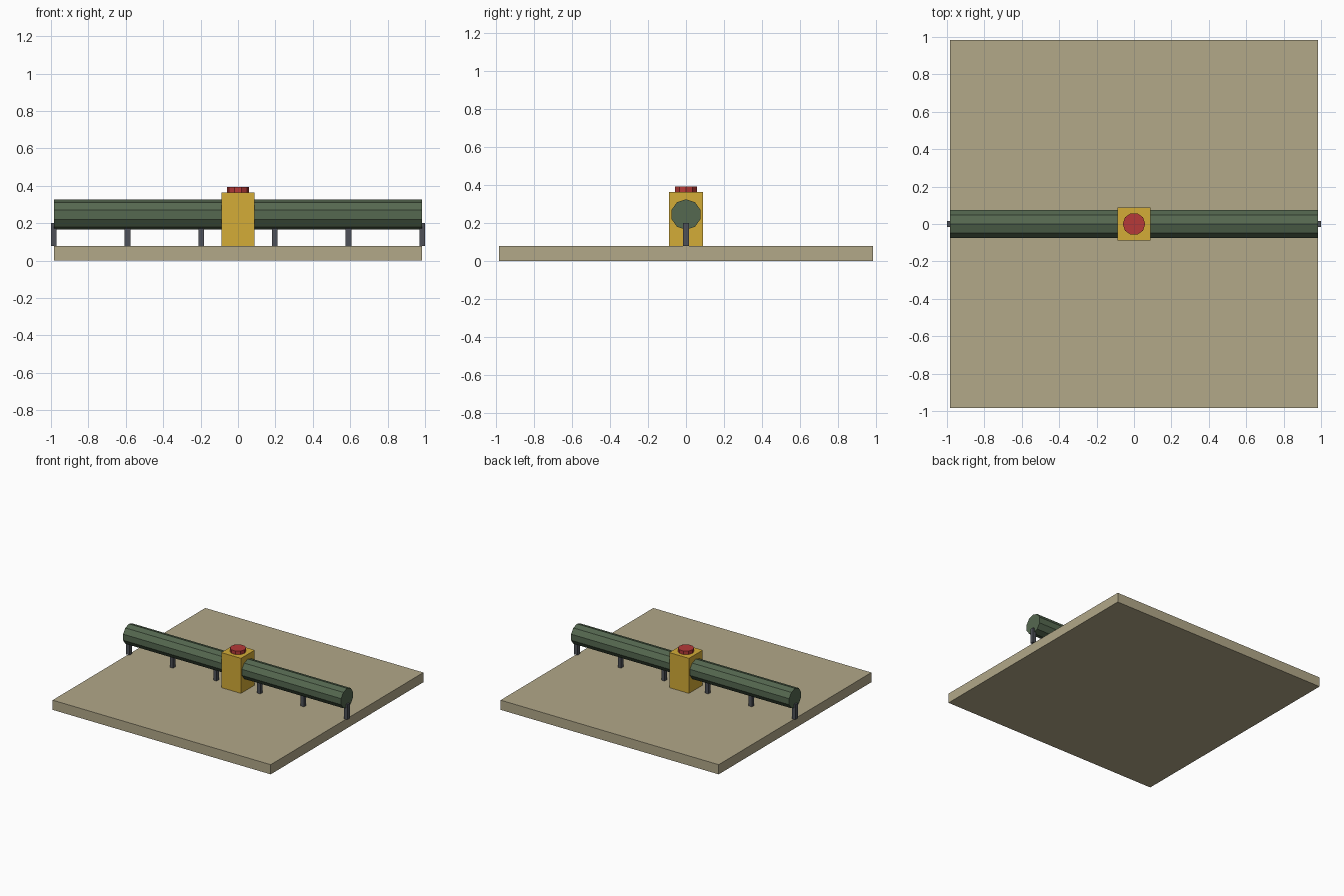
import bpy
from math import pi

if "Cube" in bpy.data.objects:
    bpy.data.objects.remove(bpy.data.objects["Cube"])


def material(name, rgb):
    # sRGB 0-255 to linear
    m = bpy.data.materials.new(name)
    m.diffuse_color = [((c / 255 + 0.055) / 1.055) ** 2.4 for c in rgb] + [1]
    m.use_nodes = True
    m.node_tree.nodes["Principled BSDF"].inputs["Base Color"].default_value = m.diffuse_color
    return m


def finish(name, mat):
    ob = bpy.context.object
    ob.name = name
    ob.data.materials.append(mat)
    return ob


def box(name, x, half_x, half_y, z0, z1, mat):
    bpy.ops.mesh.primitive_cube_add(size=2, location=(x, 0, (z0 + z1) / 2))
    ob = finish(name, mat)
    ob.scale = (half_x, half_y, (z1 - z0) / 2)


def cylinder(name, r, depth, z, rot, mat):
    bpy.ops.mesh.primitive_cylinder_add(vertices=10, radius=r, depth=depth,
                                        location=(0, 0, z), rotation=rot)
    finish(name, mat)


sand = material("sand", (178, 168, 137))
green = material("pipe_green", (85, 104, 80))
yellow = material("valve_yellow", (212, 172, 55))
red = material("cap_red", (182, 58, 56))
steel = material("steel", (78, 81, 88))

# Ground slab
box("base_slab", 0, 0.985, 0.985, 0, 0.079, sand)

# Ten-sided pipe along x, with an edge on top
cylinder("pipe", 0.08, 1.97, 0.246, (pi / 2, 0, pi / 2), green)

# Row of support posts
for i in range(6):
    box(f"support_post_{i + 1}", (2 * i - 5) * 0.197, 0.015, 0.015, 0.079, 0.202, steel)

# Valve housing and its cap, corners pointing along x
box("valve_housing", 0, 0.089, 0.089, 0.079, 0.365, yellow)
cylinder("valve_cap", 0.06, 0.06, 0.364, (0, 0, pi / 2), red)
